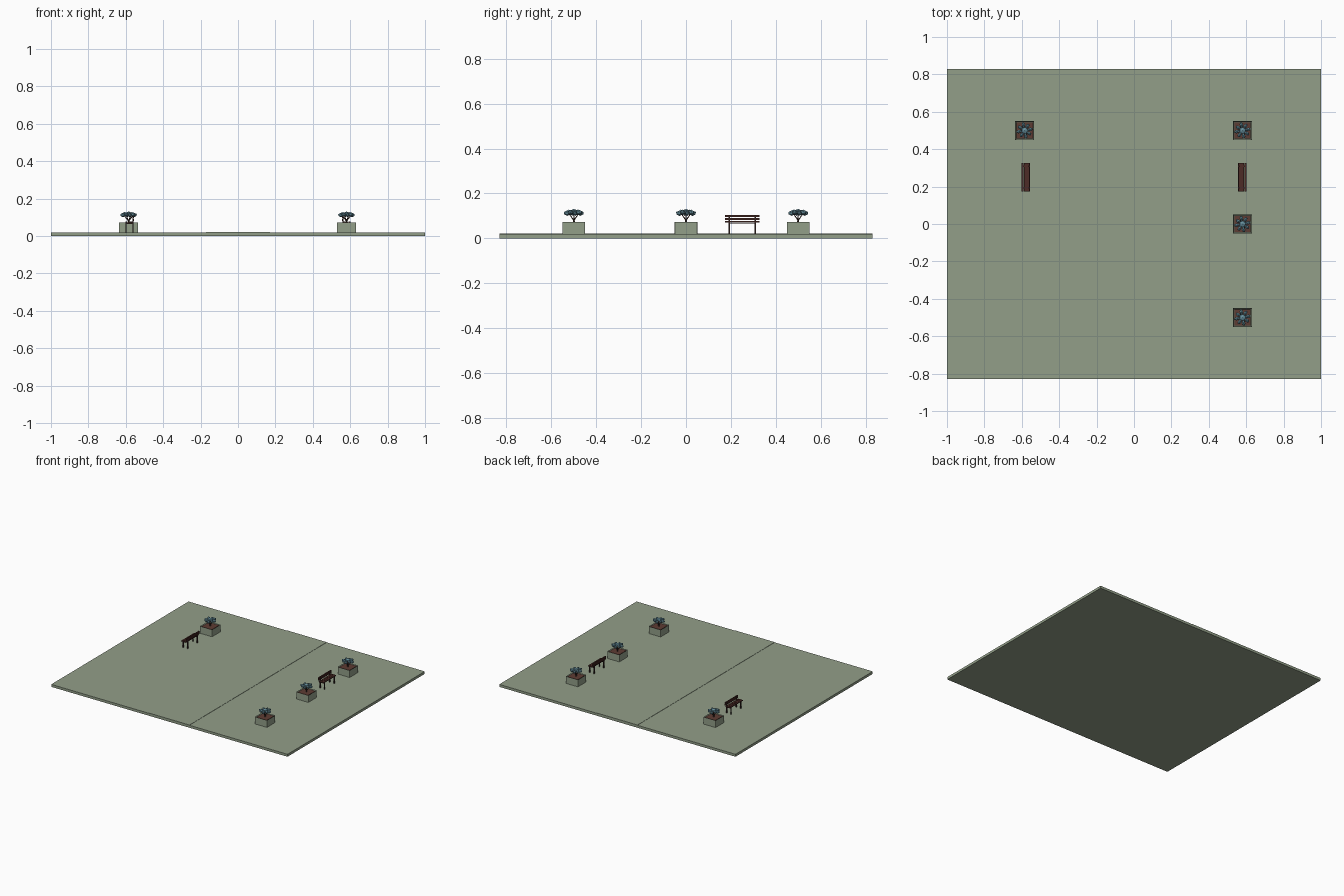
import bpy, bmesh, math
from mathutils import Matrix, Vector

if "Cube" in bpy.data.objects:
    bpy.data.objects.remove(bpy.data.objects["Cube"])


def material(name, rgb):
    m = bpy.data.materials.new(name)
    m.diffuse_color = (*rgb, 1)
    m.use_nodes = True
    m.node_tree.nodes["Principled BSDF"].inputs["Base Color"].default_value = m.diffuse_color
    return m


STONE = material("sage stone", (0.29, 0.345, 0.25))
SOIL = material("brown soil", (0.11, 0.045, 0.033))
WOOD = material("dark red wood", (0.075, 0.025, 0.02))
IRON = material("dark frame", (0.035, 0.018, 0.015))
LEAF = material("blue green leaf", (0.13, 0.27, 0.33))
BARK = material("bark", (0.06, 0.032, 0.025))


def finish(name, bm, mat):
    me = bpy.data.meshes.new(name)
    bmesh.ops.recalc_face_normals(bm, faces=bm.faces)
    bm.to_mesh(me)
    bm.free()
    me.materials.append(mat)
    ob = bpy.data.objects.new(name, me)
    bpy.context.collection.objects.link(ob)
    return ob


def add_box(bm, x0, x1, y0, y1, z0, z1):
    mat = (Matrix.Translation(((x0 + x1) / 2, (y0 + y1) / 2, (z0 + z1) / 2))
           @ Matrix.Diagonal((x1 - x0, y1 - y0, z1 - z0, 1)))
    return bmesh.ops.create_cube(bm, size=1, matrix=mat)["verts"]


def boxes(name, mat, dims):
    bm = bmesh.new()
    for d in dims:
        add_box(bm, *d)
    return finish(name, bm, mat)


def add_rod(bm, a, b, r0, r1):
    a, b = Vector(a), Vector(b)
    d = b - a
    rot = d.to_track_quat("Z", "Y").to_matrix().to_4x4()
    bmesh.ops.create_cone(bm, cap_ends=True, segments=6, radius1=r0, radius2=r1,
                          depth=d.length, matrix=Matrix.Translation((a + b) / 2) @ rot)


# Ground: one profile with a slightly raised central path, extruded front to back
bm = bmesh.new()
T, W = 0.019, 0.17
profile = [(-1, 0), (1, 0), (1, T), (W, T), (W, T + .002), (-W, T + .002), (-W, T), (-1, T)]
face = bm.faces.new([bm.verts.new((x, -0.83, z)) for x, z in profile])
ext = bmesh.ops.extrude_face_region(bm, geom=[face])["geom"]
bmesh.ops.translate(bm, verts=[v for v in ext if isinstance(v, bmesh.types.BMVert)],
                    vec=(0, 1.66, 0))
finish("paved_ground", bm, STONE)


def planter(x, y):
    # Stone box with a recessed top
    bm = bmesh.new()
    h, top = 0.051, 0.073
    add_box(bm, x - h, x + h, y - h, y + h, T, top)
    bmesh.ops.bevel(bm, geom=[e for e in bm.edges
                              if abs(e.verts[0].co.z - e.verts[1].co.z) > .01],
                    offset=0.003, segments=2, affect="EDGES", profile=0.5)
    lid = max(bm.faces, key=lambda f: f.calc_center_median().z)
    bmesh.ops.inset_region(bm, faces=[lid], thickness=0.007)
    bmesh.ops.translate(bm, verts=lid.verts, vec=(0, 0, -0.01))
    finish("planter_box", bm, STONE)
    # Soil
    s = h - 0.007
    boxes("planter_soil", SOIL, [(x - s, x + s, y - s, y + s, 0.06, 0.069)])
    # Short trunk and spreading branches
    bm = bmesh.new()
    add_rod(bm, (x, y, 0.066), (x, y, 0.084), 0.005, 0.004)
    for i in range(6):
        a = i * math.tau / 6
        add_rod(bm, (x, y, 0.08),
                (x + 0.023 * math.cos(a), y + 0.023 * math.sin(a), 0.108), 0.003, 0.002)
    finish("plant_branches", bm, BARK)
    # Leaf clusters: a ring of flattened lobes round a middle lobe
    bm = bmesh.new()
    bmesh.ops.create_icosphere(
        bm, subdivisions=1, radius=1,
        matrix=Matrix.Translation((x, y, 0.119)) @ Matrix.Diagonal((.02, .02, .012, 1)))
    for i in range(8):
        a = i * math.tau / 8 + 0.2
        r = 0.027 if i % 2 else 0.03
        bmesh.ops.create_icosphere(
            bm, subdivisions=1, radius=1,
            matrix=Matrix.Translation((x + r * math.cos(a), y + r * math.sin(a),
                                       0.112 + 0.004 * (i % 2)))
            @ Matrix.Rotation(a, 4, "Z") @ Matrix.Diagonal((.017, .010, .012, 1)))
    finish("plant_leaves", bm, LEAF)


def bench(side):
    # Benches face outward, with backrests towards the path
    def bx(u0, u1, y0, y1, z0, z1):
        a, b = sorted((side * (0.58 + u0), side * (0.58 + u1)))
        return (a, b, 0.25 + y0, 0.25 + y1, z0, z1)

    L = 0.077
    # Seat slats
    boxes("bench_seat", WOOD, [bx(u, u + .012, -L, L, .071, .077)
                               for u in (-.018, -.004, .010)])
    # Backrest slats
    boxes("bench_backrest", WOOD, [bx(-.024, -.019, -L, L, z, z + .010)
                                   for z in (.081, .095)])
    # Legs, back posts, seat bearers and stretcher
    frame = []
    for y in (-.06, .056):
        frame += [bx(-.022, -.016, y, y + .006, T, .103),
                  bx(.015, .021, y, y + .006, T, .072),
                  bx(-.018, .021, y, y + .006, .064, .071)]
    frame.append(bx(-.002, .001, -.06, .06, .064, .067))
    boxes("bench_frame", IRON, frame)


for px, py in ((-0.585, 0.5), (0.58, 0.5), (0.58, 0), (0.58, -0.5)):
    planter(px, py)
for side in (-1, 1):
    bench(side)
